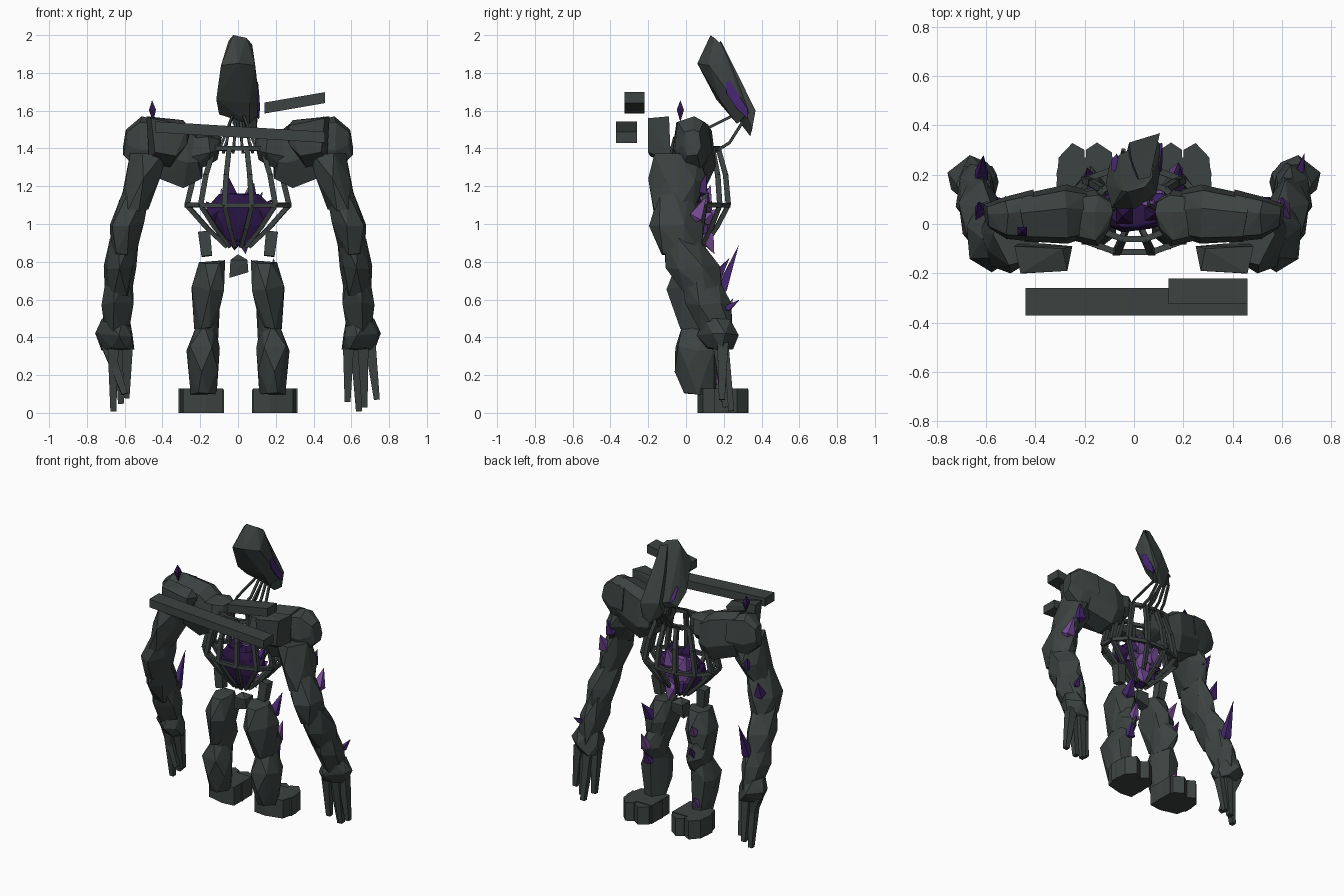
import bpy, bmesh, math, random
from mathutils import Vector


def material(name, rgb):
    m = bpy.data.materials.new(name)
    m.diffuse_color = (*rgb, 1)
    return m


STONE = material("dark_stone", (0.046, 0.056, 0.054))
DARK = material("dark_purple", (0.025, 0.008, 0.062))
DEEP = material("deep_purple", (0.06, 0.02, 0.16))
LIGHT = material("light_purple", (0.19, 0.075, 0.32))


def make(name, hulls, mat, side=1):
    """One flat-faced object from several convex point sets; side=-1 mirrors in x."""
    mesh = bpy.data.meshes.new(name)
    for pts in hulls:
        bm = bmesh.new()
        bm.from_mesh(mesh)
        vs = [bm.verts.new((p[0] * side, p[1], p[2])) for p in pts]
        res = bmesh.ops.convex_hull(bm, input=vs)
        junk = {v for v in res["geom_interior"] + res["geom_unused"] if isinstance(v, bmesh.types.BMVert)}
        bmesh.ops.delete(bm, geom=list(junk), context='VERTS')
        bmesh.ops.recalc_face_normals(bm, faces=bm.faces[:])
        bm.to_mesh(mesh)
        bm.free()
    mesh.materials.append(mat)
    ob = bpy.data.objects.new(name, mesh)
    bpy.context.collection.objects.link(ob)
    return ob


def rock(rings, n=6, jitter=0.12, seed=1):
    """Chipped boulder: stacked rings (x, y, z, rx, ry)."""
    rng = random.Random(seed)
    pts = []
    for i, (x, y, z, rx, ry) in enumerate(rings):
        for k in range(n):
            a = 2 * math.pi * (k + 0.5 * (i % 2)) / n + rng.uniform(-.2, .2)
            f = 1 + rng.uniform(-jitter, jitter)
            pts.append((x + rx * f * math.cos(a), y + ry * f * math.sin(a),
                        z + rng.uniform(-.15, .15) * min(rx, ry)))
    return pts


def side_rock(rings, seed=1):
    """Blocky boulder lying along x: rings (x, y0, y1, z0, z1) with cut corners."""
    rng = random.Random(seed)
    pts = []
    for x, y0, y1, z0, z1 in rings:
        for u, v in ((.25, 0), (.8, .05), (1, .35), (.9, .9), (.6, 1), (.1, .9), (0, .4)):
            pts.append((x + rng.uniform(-.015, .015), y0 + u * (y1 - y0), z0 + v * (z1 - z0)))
    return pts


def bar(p, q, r0, r1=None, n=4):
    """Straight rod or tapered blade between two points."""
    p, q = Vector(p), Vector(q)
    d = (q - p).normalized()
    u = d.orthogonal().normalized()
    v = d.cross(u)
    return [c + r * (math.cos(a) * u + math.sin(a) * v)
            for c, r in ((p, r0), (q, r0 if r1 is None else r1))
            for a in (2 * math.pi * k / n for k in range(n))]


def shard(base, tip, r, frac=0.25):
    """Crystal with a short root and long point."""
    b, t = Vector(base), Vector(tip)
    mid = b.lerp(t, frac)
    return [b, t] + bar(mid, mid + (t - b) * 0.02, r)


for s, lab in ((-1, "left"), (1, "right")):
    # feet with two blunt toes
    make(lab + "_foot", [[(x, y, z) for x, y in outline for z in (0, h)] for outline, h in (
        (((.08, .07), (.17, .06), (.29, .09), (.315, .2), (.3, .27), (.08, .27)), .13),
        (((.075, .15), (.195, .15), (.195, .3), (.15, .33), (.09, .29)), .125),
        (((.2, .15), (.315, .15), (.305, .27), (.25, .328), (.2, .3)), .13))], STONE, s)
    # shin, knee and thigh
    make(lab + "_leg", [
        rock([(.185, .07, .1, .065, .085), (.185, .05, .22, .085, .1), (.188, .05, .34, .095, .11),
              (.17, .08, .47, .055, .09)], seed=3),
        rock([(.165, .08, .4, .055, .09), (.165, .1, .5, .07, .13), (.155, .07, .6, .065, .1)], seed=5),
        rock([(.175, .06, .45, .058, .1), (.155, .035, .66, .1, .145), (.14, .03, .8, .072, .1)], seed=9,
             jitter=.07),
    ], STONE, s)
    # hip fragment
    make(lab + "_hip", [bar((.18, .06, .96), (.165, .05, .83), .045, .04)], STONE, s)
    # shoulder boulders
    make(lab + "_shoulder", [
        side_rock([(.42, -.07, .14, 1.3, 1.55), (.52, -.06, .11, 1.27, 1.57), (.595, -.02, .08, 1.36, 1.5)], 2),
        side_rock([(.2, -.06, .14, 1.24, 1.46), (.28, -.08, .16, 1.19, 1.53), (.45, -.07, .12, 1.25, 1.57)], 4),
        side_rock([(.1, -.03, .1, 1.34, 1.46), (.15, -.09, .14, 1.31, 1.48), (.27, -.06, .12, 1.27, 1.47)], 6),
        [(.27, -.19, 1.52), (.25, -.09, 1.5), (.46, -.2, 1.56), (.485, -.09, 1.57), (.29, -.1, 1.55),
         (.33, -.19, 1.36), (.44, -.2, 1.38), (.36, -.08, 1.3), (.47, -.08, 1.33), (.27, -.17, 1.42)],
    ], STONE, s)
    # upper arm to forearm
    make(lab + "_arm", [
        rock([(.47, -.04, 1.36, .1, .12), (.5, -.04, 1.24, .105, .155), (.55, -.06, 1.08, .07, .11)], seed=11),
        rock([(.54, -.06, 1.16, .07, .11), (.59, -.06, 1.0, .09, .14), (.61, -.02, .84, .07, .11)], seed=12),
        rock([(.6, -.03, .92, .075, .11), (.625, .03, .77, .085, .14), (.63, .09, .62, .07, .11)], seed=13),
        rock([(.625, .07, .72, .07, .11), (.64, .12, .58, .085, .13), (.64, .17, .42, .06, .085)], seed=14),
    ], STONE, s)
    # hand
    make(lab + "_hand", [
        rock([(.645, .16, .49, .07, .085), (.65, .17, .41, .105, .105), (.635, .18, .34, .08, .07)], seed=17)],
        STONE, s)
    # fingers, more spread on one side
    tips = ((.58, .2, .06), (.64, .24, .01), (.67, .21, .03), (.735, .19, .07)) if s > 0 else \
           ((.59, .22, .08), (.62, .23, .05), (.66, .21, .01), (.6, .17, .1))
    make(lab + "_fingers", [
        bar((.585 + .038 * i, .17 + .025 * (i % 2), .37), t, .042, .022) for i, t in enumerate(tips)], STONE, s)

# pelvis
make("pelvis", [[(-.045, y, .715) for y in (.02, .09)] + [(.055, y, .745) for y in (.02, .09)]
                + [(-.04, y, .81) for y in (.01, .1)] + [(.05, y, .81) for y in (.01, .1)]
                + [(0, .05, .84)]], STONE)

# rib cage: hoops and bent vertical ribs around an oval
LEVELS = [(1.4, .18, .12), (1.26, .24, .16), (1.1, .28, .175), (.98, .17, .11), (.88, .06, .04)]


def rib_point(level, a):
    z, rx, ry = LEVELS[level]
    return (rx * math.cos(a), .055 + ry * math.sin(a), z)


N = 12
angles = [2 * math.pi * (k + .5) / N for k in range(N)]
ribs = [bar(rib_point(i, a), rib_point(i + 1, a), (.019, .02, .017, .015)[i]) for a in angles for i in range(4)]
hoops = [bar(rib_point(i, angles[k - 1]), rib_point(i, angles[k]), .017) for i in (0, 2) for k in range(N)]
make("ribs", ribs, STONE)
make("rib_hoops", hoops, STONE)

# crystal heart: dark front mass, pale faceted mass behind
make("heart_core", [
    rock([(-.01, .03, .89, .07, .03), (0, .03, 1.0, .14, .06), (0, .03, 1.1, .16, .06), (0, .03, 1.16, .11, .05)],
         n=7, jitter=.1, seed=21)], DARK)
make("heart_shards", [shard((x * .4, .04, .98), (x, y, z), .06, .55) for x, y, z in (
    (-.05, .03, 1.25), (.085, .04, 1.22), (-.17, .03, 1.12), (.18, .04, 1.13), (-.02, .04, .86))], DARK)
make("heart_back", [
    rock([(0, .09, .9, .04, .03), (0, .09, 1.03, .12, .05), (-.01, .08, 1.15, .09, .04)], n=6, jitter=.2, seed=4)],
    LIGHT)
make("heart_back_shards", [shard((x * .5, .08, 1.0), (x, y, z), .05, .45) for x, y, z in (
    (-.09, .13, 1.19), (.06, .13, 1.21), (.14, .14, 1.06), (.04, .15, .84), (0, .17, 1.08))], LIGHT)
make("heart_edge_shards", [shard((x * .5, .08, 1.02), (x, y, z), .04, .45) for x, y, z in (
    (.13, .12, 1.17), (-.15, .11, 1.1), (-.06, .14, .9))], DEEP)

# neck cords
make("neck", [bar(p, q, .01) for x in (-.06, -.02, .02, .06) for p, q in (
    ((x * 1.3, .15, 1.38), (x, .23, 1.43)), ((x, .23, 1.43), (x * .7, .3, 1.54)))]
    + [bar((x, .08, 1.49), (x * .5, .24, 1.57), .009) for x in (-.06, .06)]
    + [bar((x, .08, 1.49), (x * 1.6, .05, 1.4), .009) for x in (-.06, .06)], STONE)

# long leaning head: broad face plate and an off-centre ridge behind it
make("head", [
    [(-.025, .13, 2.0), (-.05, .135, 1.97), (.045, .15, 1.985), (.075, .19, 1.95),
     (-.09, .065, 1.84), (0, .06, 1.85), (.09, .12, 1.84), (-.115, .16, 1.66), (-.1, .24, 1.58),
     (.06, .19, 1.64), (.112, .25, 1.66), (.112, .32, 1.58), (-.07, .16, 1.85), (.09, .2, 1.85),
     (.08, .35, 1.6), (-.06, .28, 1.62), (.06, .27, 1.53)],
    [(.02, .18, 1.97), (.065, .19, 1.96), (-.01, .26, 1.8), (.08, .27, 1.8), (-.02, .33, 1.62),
     (.105, .368, 1.6), (.1, .35, 1.5), (.05, .34, 1.465), (-.03, .29, 1.53), (0, .2, 1.8)],
], STONE)
# cheek slits
make("right_eye", [[(.06, .24, 1.7), (.06, .3, 1.6), (.106, .21, 1.755), (.104, .235, 1.755), (.115, .325, 1.61),
                    (.112, .33, 1.555), (.116, .27, 1.61), (.115, .25, 1.65), (.112, .215, 1.69)]], DEEP)
make("left_eye", [[(-.05, .2, 1.74), (-.092, .22, 1.7), (-.092, .26, 1.64), (-.07, .285, 1.61),
                   (-.05, .25, 1.62)]], DEEP)

# two floating slanted beams
for name, x0, x1, y0, y1, za, zb, h in (
        ("long_beam", -.44, .46, -.37, -.26, 1.485, 1.43, .058),
        ("short_beam", .14, .46, -.325, -.22, 1.585, 1.64, .058)):
    make(name, [[(x, y, z + d) for x, z in ((x0, za), (x1, zb)) for y in (y0, y1) for d in (0, h)]], STONE)

# crystals growing from limbs and shoulder
make("shoulder_crystal", [shard((-.45, -.03, 1.54), (-.455, -.03, 1.655), .026, .55)], DARK)
make("limb_crystals", [shard(b, t, r) for b, t, r in (
    ((-.62, .16, .58), (-.61, .28, .89), .037),
    ((-.61, .03, .98), (-.63, .09, 1.13), .04),
    ((-.52, .06, 1.18), (-.56, .11, 1.29), .036),
    ((.52, .07, 1.14), (.55, .11, 1.27), .04),
    ((.67, .2, .54), (.69, .285, .6), .022),
    ((-.17, .14, .46), (-.19, .23, .6), .04),
    ((.17, .12, .66), (.19, .23, .82), .042),
    ((.17, .14, .36), (.19, .21, .47), .04))], DEEP)
make("pale_limb_crystals", [shard(b, t, r) for b, t, r in (
    ((.6, .03, 1.0), (.6, .11, 1.15), .046),
    ((-.18, .12, .15), (-.2, .2, .23), .042),
    ((-.16, .13, .64), (-.19, .21, .75), .034),
    ((.17, .18, .46), (.18, .25, .61), .038))], LIGHT)
